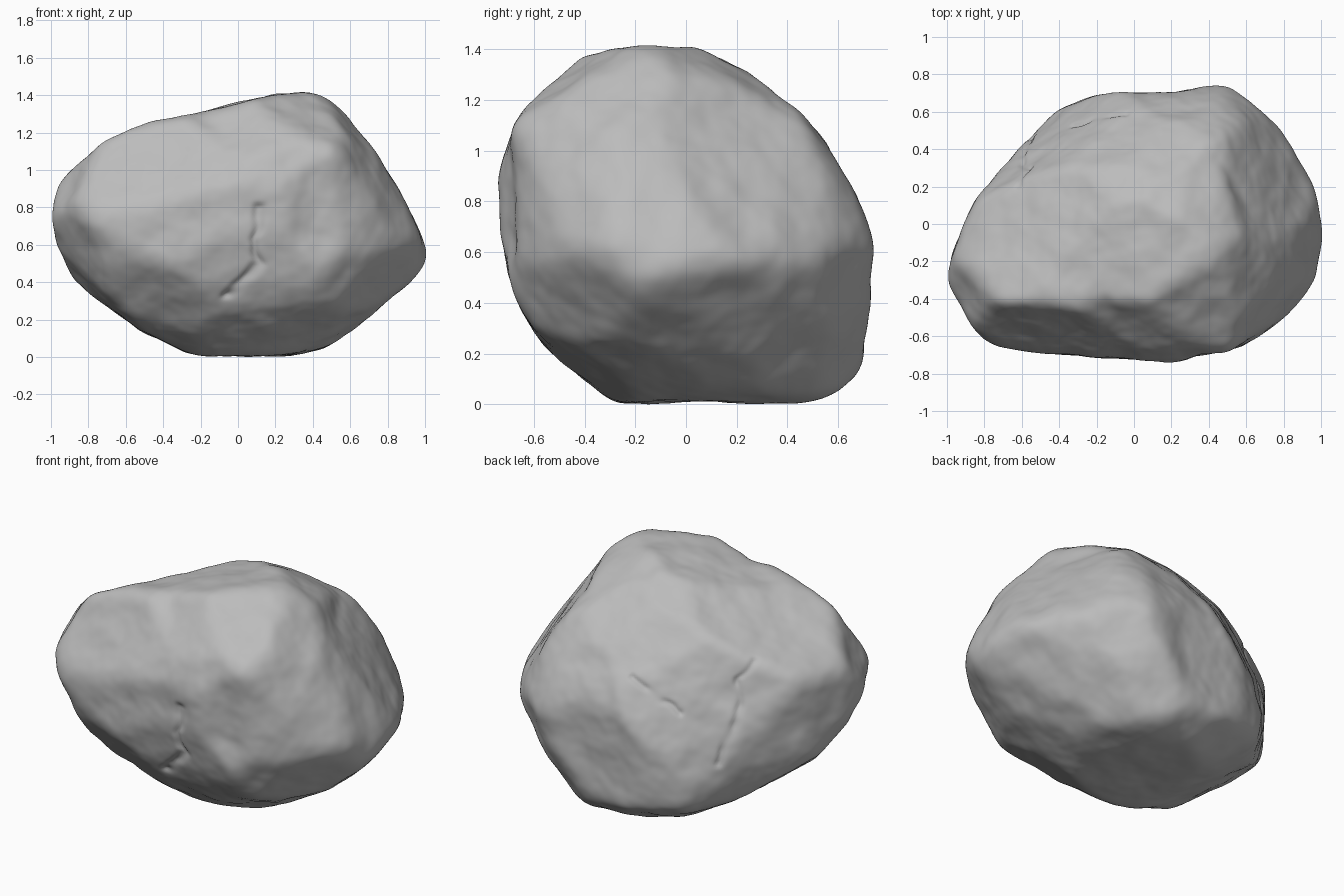
import bpy
import bmesh
import math
from mathutils import Vector, noise
from mathutils.geometry import intersect_point_line

default_cube = bpy.data.objects.get("Cube")
if default_cube:
    bpy.data.objects.remove(default_cube, do_unlink=True)

TILT = math.radians(30)
ALLOWANCE = 1.014  # extra stone that the softening wears away

# Carving outlines around the boulder's middle, counter-clockwise
front_outline = [
    (1, -.15), (.85, .19), (.7, .42), (.55, .62), (.45, .71), (.2, .69),
    (-.25, .58), (-.65, .5), (-.83, .43), (-.9, .31), (-1, .09),
    (-.97, -.06), (-.83, -.38), (-.5, -.56), (-.2, -.7), (.3, -.68),
    (.45, -.65), (.6, -.57), (.75, -.44), (.9, -.34), (.99, -.22)]
side_outline = [
    (.73, -.06), (.65, .14), (.55, .31), (.4, .49), (.25, .59), (.05, .69),
    (-.15, .71), (-.4, .68), (-.55, .61), (-.65, .44), (-.73, .19),
    (-.72, -.06), (-.65, -.31), (-.55, -.49), (-.4, -.63), (-.27, -.69),
    (.5, -.68), (.65, -.61), (.7, -.51), (.72, -.26)]
plan_outline = [
    (1, .02), (.93, .3), (.8, .53), (.65, .68), (.45, .74), (.2, .69),
    (-.1, .69), (-.25, .66), (-.4, .6), (-.6, .4), (-.85, .1), (-1, -.27),
    (-.9, -.5), (-.77, -.63), (-.4, -.69), (-.15, -.7), (.25, -.73),
    (.55, -.65), (.8, -.5), (.95, -.3)]
front_corner_outline = [
    (.92, -.1), (.81, .15), (.62, .4), (.45, .53), (.01, .61), (-.46, .54),
    (-.79, .49), (-.98, .22), (-1.02, .09), (-.87, -.18), (-.46, -.57),
    (-.21, -.71), (.12, -.76), (.4, -.7), (.62, -.59), (.81, -.4), (.89, -.25)]
back_corner_outline = [
    (1.01, .04), (1.01, .15), (.9, .31), (.71, .51), (.43, .56), (.23, .74),
    (-.12, .82), (-.31, .78), (-.66, .37), (-.85, .12), (-.91, -.04),
    (-.8, -.35), (-.61, -.68), (-.42, -.75), (-.12, -.8), (.16, -.75),
    (.65, -.54), (.82, -.38), (.97, -.11)]
under_corner_outline = [
    (.68, -.1), (.58, .15), (.47, .34), (.25, .55), (.01, .69), (-.24, .71),
    (-.45, .7), (-.74, .45), (-.88, .2), (-.91, .07), (-.9, -.07),
    (-.74, -.39), (-.43, -.58), (-.13, -.73), (.15, -.76), (.42, -.67),
    (.64, -.53), (.72, -.29)]


def tilted_axes(camera_x, camera_y, tilt):
    """Right and up axes of a carving direction that points at a corner."""
    toward = Vector((camera_x, camera_y, 0)).normalized()
    right = Vector((-toward.y, toward.x, 0))
    up = Vector((0, 0, math.cos(tilt))) - toward * math.sin(tilt)
    return right, up


X, Y, Z = Vector((1, 0, 0)), Vector((0, 1, 0)), Vector((0, 0, 1))
carvings = [
    (front_outline, X, Z),
    (side_outline, Y, Z),
    (plan_outline, X, Y),
    (front_corner_outline, *tilted_axes(1, -1, TILT)),
    (back_corner_outline, *tilted_axes(-1, 1, TILT)),
    (under_corner_outline, *tilted_axes(1, 1, -TILT)),
]

# Flat facets: outward direction and distance from the middle
facets = [
    (Vector((.69, .33, -.64)), .84),   # underside, back left
    (Vector((.65, -.54, -.53)), .85),  # underside, front left
    (Vector((-.2, -.83, .5)), .71),    # upper front slope
]


def outline_reach(outline, px, py):
    """How far the direction (px, py) travels before it leaves the outline."""
    for i, (bx, by) in enumerate(outline):
        ax, ay = outline[i - 1]
        from_a = ax * py - ay * px
        to_b = px * by - py * bx
        if from_a >= 0 and to_b >= 0 and from_a + to_b > 1e-6:
            return (ax * by - ay * bx) / (from_a + to_b)
    return 2.0


def facet_reach(normal, distance, d):
    return distance / max(normal.dot(d), 0.1)


def soften(bm, rounds):
    """Round the edges without shrinking: relax, then push back out."""
    neighbours = [[e.other_vert(v) for e in v.link_edges] for v in bm.verts]
    for _ in range(rounds):
        for factor in (0.5, -0.49):
            moved = [v.co.lerp(sum((n.co for n in near), Vector()) / len(near), factor)
                     for v, near in zip(bm.verts, neighbours)]
            for v, co in zip(bm.verts, moved):
                v.co = co


# Boulder body: a sphere carved by every outline and facet, then softened
bm = bmesh.new()
bmesh.ops.create_icosphere(bm, subdivisions=6, radius=1)
for v in bm.verts:
    d = v.co.normalized()
    reach = [outline_reach(o, d.dot(r), d.dot(u)) for o, r, u in carvings]
    reach += [facet_reach(n, distance, d) for n, distance in facets]
    v.co = d * min(reach) * ALLOWANCE
soften(bm, 30)
bmesh.ops.subdivide_edges(bm, edges=bm.edges, cuts=1, use_grid_fill=True)
soften(bm, 3)

# Cracks and hollows: paths from the middle's frame, with a width and a depth
cracks = [
    ([(.1, -.7, .1), (.08, -.7, -.08), (.12, -.68, -.2), (-.05, -.6, -.36)], .03, .02),
    ([(-.06, .77, .28), (-.3, .73, .14), (-.43, .67, .06)], .025, .014),
    ([(-.67, .22, .34), (-.64, .33, .26), (-.67, .39, 0), (-.54, .47, -.24)], .025, .014),
    ([(.34, -.65, .18), (.38, -.65, -.04)], .12, .025),
    ([(.45, .35, .5), (.6, .1, .45)], .09, .012),
]
cracks = [([Vector(p).normalized() for p in path], width, depth)
          for path, width, depth in cracks]


def crack_depth(d):
    d = d + noise.noise_vector(d * 6) * 0.04
    total = 0.0
    for path, width, depth in cracks:
        nearest = 9.0
        for a, b in zip(path, path[1:]):
            t = intersect_point_line(d, a, b)[1]
            nearest = min(nearest, (d - a.lerp(b, max(0, min(1, t)))).length)
        total += depth * math.exp(-(nearest / width) ** 2)
    return total


# Weathering: broad lumps, chips and fine grain
bm.normal_update()
offsets = []
for v in bm.verts:
    p = v.co
    lumps = noise.noise(p * 3.5) * 0.01
    chips = noise.noise(p * 7 + X * 5) * 0.008
    grain = noise.noise(p * 17) * 0.002
    offsets.append(v.normal * (lumps + chips + grain - crack_depth(p.normalized())))
for v, offset in zip(bm.verts, offsets):
    v.co += offset

# Rest the boulder on the ground
lowest = min(v.co.z for v in bm.verts)
bmesh.ops.translate(bm, verts=bm.verts, vec=Z * -lowest)

mesh = bpy.data.meshes.new("boulder")
bm.to_mesh(mesh)
bm.free()
mesh.shade_smooth()
boulder = bpy.data.objects.new("boulder", mesh)
bpy.context.collection.objects.link(boulder)

# Stone colour
stone = bpy.data.materials.new("grey stone")
stone.use_nodes = True
colour = (0.5, 0.5, 0.5, 1)
stone.diffuse_color = colour
stone.node_tree.nodes["Principled BSDF"].inputs["Base Color"].default_value = colour
mesh.materials.append(stone)
